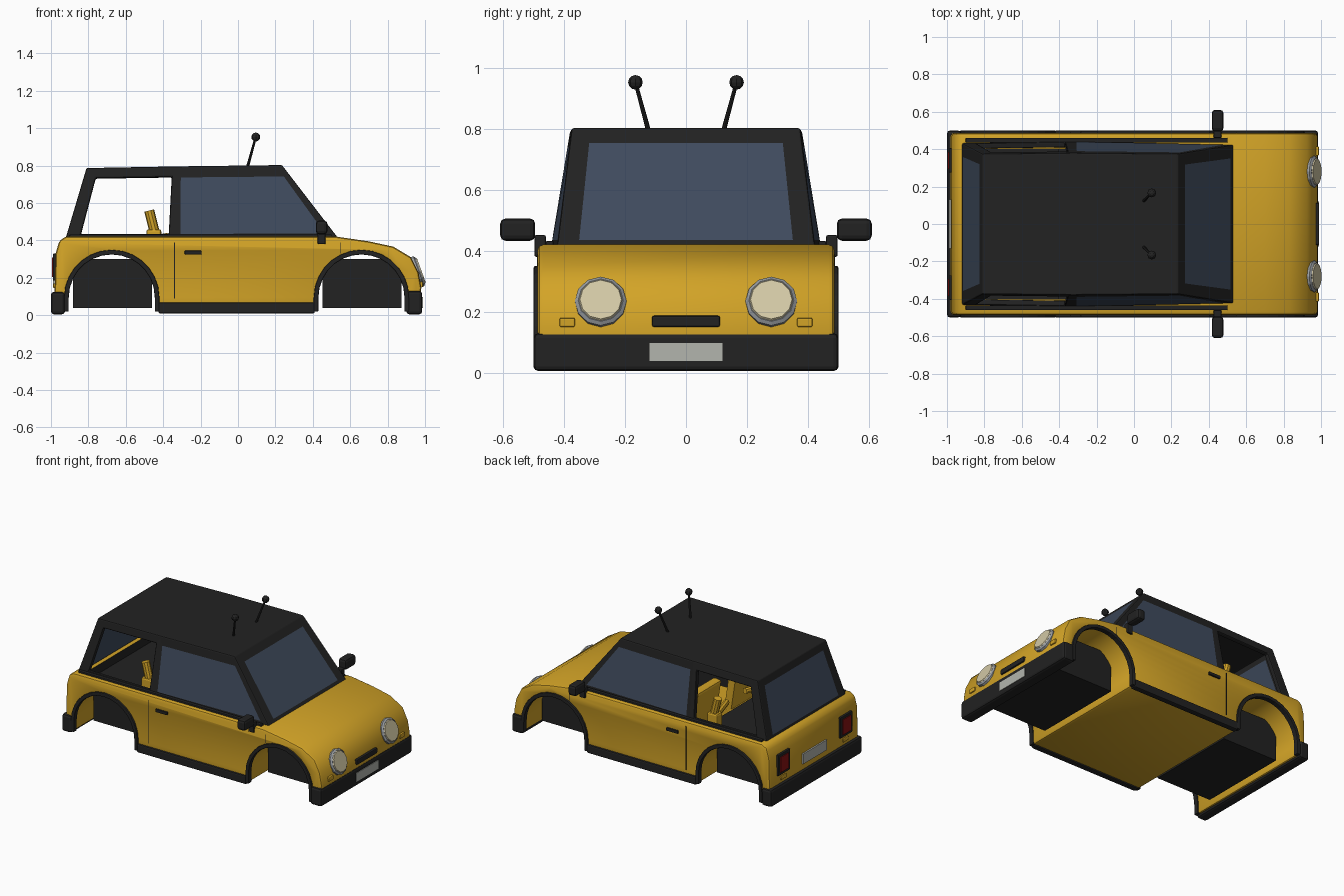
import bpy, bmesh, math
from mathutils import Vector, Matrix

cube = bpy.data.objects.get("Cube")
if cube:
    bpy.data.objects.remove(cube, do_unlink=True)


def material(name, r, g, b):
    m = bpy.data.materials.new(name)
    m.use_nodes = True
    m.diffuse_color = (r, g, b, 1)
    bsdf = next(n for n in m.node_tree.nodes if n.type == 'BSDF_PRINCIPLED')
    bsdf.inputs["Base Color"].default_value = (r, g, b, 1)
    bsdf.inputs["Roughness"].default_value = 0.7
    return m


YELLOW = material("yellow paint", .65, .37, .02)
BLACK = material("black trim", .016, .016, .016)
GLASS = material("blue glass", .05, .07, .11)
CREAM = material("cream lens", .65, .58, .38)
GREY = material("grey metal", .32, .34, .36)
PLATE = material("pale plate", .45, .46, .42)
RED = material("red lens", .25, .006, .006)


def finish(name, bm, mats, bevel=0):
    bmesh.ops.recalc_face_normals(bm, faces=bm.faces)
    if bevel:
        edges = [e for e in bm.edges if e.is_manifold and e.calc_face_angle() > 0.7]
        bmesh.ops.bevel(bm, geom=edges, offset=bevel, segments=2, profile=0.5,
                        affect='EDGES', clamp_overlap=True)
    mesh = bpy.data.meshes.new(name)
    bm.to_mesh(mesh)
    bm.free()
    ob = bpy.data.objects.new(name, mesh)
    bpy.context.scene.collection.objects.link(ob)
    for m in mats:
        mesh.materials.append(m)
    return ob


def activate(ob):
    bpy.ops.object.select_all(action='DESELECT')
    ob.select_set(True)
    bpy.context.view_layer.objects.active = ob


def box(name, lo, hi, mat, bevel=0, tilt=0):
    """Box from corner to corner, optionally tilted about the y axis."""
    lo, hi = Vector(lo), Vector(hi)
    bm = bmesh.new()
    bmesh.ops.create_cube(bm, size=1, matrix=Matrix.Translation((lo + hi) / 2)
                          @ Matrix.Rotation(tilt, 4, 'Y') @ Matrix.Diagonal(hi - lo).to_4x4())
    return finish(name, bm, [mat], bevel)


def side_box(name, s, lo, hi, mat, bevel=0, tilt=0):
    """Box given for the +y side, placed on side s."""
    ys = sorted((s * lo[1], s * hi[1]))
    return box(name, (lo[0], ys[0], lo[2]), (hi[0], ys[1], hi[2]), mat, bevel, tilt)


def prism(name, pts, y0, y1, mat, bevel=0):
    """Side profile in x and z, extruded along y."""
    bm = bmesh.new()
    face = bm.faces.new([bm.verts.new((x, y0, z)) for x, z in pts])
    new = bmesh.ops.extrude_face_region(bm, geom=[face], use_keep_orig=True)["geom"]
    bmesh.ops.translate(bm, vec=(0, y1 - y0, 0),
                        verts=[v for v in new if isinstance(v, bmesh.types.BMVert)])
    return finish(name, bm, [mat], bevel)


def rod(name, a, b, r1, r2, mat, sides=12):
    a, b = Vector(a), Vector(b)
    bm = bmesh.new()
    turn = (b - a).to_track_quat('Z', 'Y').to_matrix().to_4x4()
    bmesh.ops.create_cone(bm, cap_ends=True, segments=sides, radius1=r1, radius2=r2,
                          depth=(b - a).length, matrix=Matrix.Translation((a + b) / 2) @ turn)
    return finish(name, bm, [mat])


# Painted body with wheel arches cut through its profile
REAR, FRONT, AXLE_Z, FLOOR = -.675, .66, .095, .02


def arch(cx, r, steps=14):
    """Arch outline running from rear foot to front foot."""
    arc = [(cx - r * math.cos(math.pi * i / steps), AXLE_Z + r * math.sin(math.pi * i / steps))
           for i in range(steps + 1)]
    return [(cx - r, FLOOR)] + arc + [(cx + r, FLOOR)]


top_line = [(.975, FLOOR), (.98, .15), (.965, .23), (.925, .31), (.83, .367), (.7, .395), (.53, .42),
            (-.92, .42), (-.955, .4), (-.975, .33), (-.98, .15), (-.98, FLOOR)]
body = prism("body", top_line + arch(REAR, .237) + arch(FRONT, .237), -.487, .487, YELLOW, .018)

# Hollow cabin with a dark lining
for lo, hi in (((-.86, -.4, .36), (.4, .4, .6)), ((-.4, -.4, .1), (.36, .4, .6))):
    cutter = box("cabin_cutter", lo, hi, BLACK)
    cutter.hide_render = True
    mod = body.modifiers.new("cabin", 'BOOLEAN')
    mod.operation, mod.solver, mod.object = 'DIFFERENCE', 'EXACT', cutter
    mod.material_mode = 'TRANSFER'
    activate(body)
    bpy.ops.object.modifier_apply(modifier=mod.name)
    bpy.data.objects.remove(cutter, do_unlink=True)
activate(body)
bpy.ops.object.shade_smooth_by_angle(angle=math.radians(30))

# Wheel wells and bumpers
for word, cx in (("rear", REAR), ("front", FRONT)):
    box(word + "_wheel_well", (cx - .207, -.32, .04), (cx + .215, .32, .3), BLACK)
box("front_bumper", (.9, -.5, .005), (.985, .5, .13), BLACK, .016)
box("rear_bumper", (-1, -.5, .005), (-.925, .5, .125), BLACK, .016)

# Cabin frame: panels with window openings, open at the rear sides
bm = bmesh.new()
GLAZED, OPEN = 1, None


def panel(corners, left, right, low, high, fill):
    """Quad bordered by a frame; corners run low left, low right, high right, high left."""
    a, b, c, d = map(Vector, corners)
    inner = [a.lerp(b, u).lerp(d.lerp(c, u), v) for u, v in
             ((left, low), (1 - right, low), (1 - right, 1 - high), (left, 1 - high))]
    o = [bm.verts.new(p) for p in (a, b, c, d)]
    n = [bm.verts.new(p) for p in inner]
    for i in range(4):
        j = (i + 1) % 4
        bm.faces.new((o[i], o[j], n[j], n[i]))
    if fill is not OPEN:
        bm.faces.new(n).material_index = fill


def frame_points(s):
    return [(-.925, s * .435, .4), (-.34, s * .445, .4), (.545, s * .425, .4),
            (-.81, s * .375, .787), (-.325, s * .38, .796), (.235, s * .375, .803)]


L, R = frame_points(1), frame_points(-1)
for p in (L, R):
    panel((p[0], p[1], p[4], p[3]), .13, .055, .09, .14, OPEN)
    panel((p[1], p[2], p[5], p[4]), .035, .06, .09, .15, GLAZED)
panel((R[2], L[2], L[5], R[5]), .083, .083, .09, .12, GLAZED)
panel((L[0], R[0], R[3], L[3]), .083, .083, .09, .13, GLAZED)
for i in (3, 4):
    bm.faces.new([bm.verts.new(p) for p in (R[i], R[i + 1], L[i + 1], L[i])])
bmesh.ops.remove_doubles(bm, verts=bm.verts, dist=.0005)
bmesh.ops.recalc_face_normals(bm, faces=bm.faces)
outward = max(bm.faces, key=lambda f: f.calc_center_median().z).normal.z > 0
cabin = finish("cabin_frame", bm, [BLACK, GLASS])
if not outward:
    cabin.data.flip_normals()
shell = cabin.modifiers.new("thickness", 'SOLIDIFY')
shell.thickness, shell.offset = .03, -1
soft = cabin.modifiers.new("soft_edges", 'BEVEL')
soft.width, soft.segments, soft.limit_method, soft.angle_limit = .014, 2, 'ANGLE', .7

# Parts found on both sides
for s, side in ((1, "left_"), (-1, "right_")):
    for word, cx in (("rear", REAR), ("front", FRONT)):
        prism(side + word + "_arch_trim", arch(cx, .255) + arch(cx, .23)[::-1],
              s * .465, s * .5, BLACK, .005)
    side_box(side + "sill", s, (-.425, .46, .01), (.41, .5, .068), BLACK, .008)
    side_box(side + "belt_strip", s, (-.9, .435, .41), (.5, .46, .432), BLACK, .004)
    side_box(side + "door_seam", s, (-.343, .48, .09), (-.338, .489, .39), BLACK)
    side_box(side + "fender_seam", s, (.548, .48, .33), (.552, .489, .39), BLACK)
    side_box(side + "door_handle", s, (-.285, .48, .325), (-.195, .498, .346), BLACK, .004)

    # Door mirrors
    side_box(side + "mirror_bracket", s, (.425, .46, .38), (.468, .498, .452), BLACK, .006)
    side_box(side + "mirror_head", s, (.416, .495, .433), (.478, .61, .506), BLACK, .017)

    # Roof antennas
    tip = Vector((.095, s * .166, .953))
    rod(side + "antenna", (.05, s * .122, .79), tip, .008, .006, BLACK, 8)
    bm = bmesh.new()
    bmesh.ops.create_uvsphere(bm, u_segments=8, v_segments=6, radius=.024,
                              matrix=Matrix.Translation(tip))
    finish(side + "antenna_ball", bm, [BLACK])

    # Headlights tilted up along the nose
    mid, axis = Vector((.952, s * .28, .23)), Vector((.94, 0, .34))
    rod(side + "headlight_rim", mid - axis * .04, mid + axis * .015, .085, .085, GREY)
    rod(side + "headlight_bezel", mid + axis * .015, mid + axis * .024, .085, .074, GREY)
    rod(side + "headlight_lens", mid + axis * .022, mid + axis * .03, .073, .068, CREAM)

    # Lamps at nose and tail
    side_box(side + "front_indicator", s, (.96, .365, .15), (.988, .415, .18), YELLOW, .005)
    side_box(side + "rear_indicator", s, (-.988, .31, .145), (-.96, .37, .17), YELLOW, .005)
    side_box(side + "tail_light_frame", s, (-.99, .275, .185), (-.95, .405, .33), BLACK, .005)
    side_box(side + "tail_light_lens", s, (-.995, .295, .205), (-.985, .385, .31), RED)

    # Seats and the fittings behind them
    side_box(side + "seat_base", s, (-.3, .08, .2), (.02, .34, .28), YELLOW, .015)
    side_box(side + "seat_back", s, (-.31, .08, .25), (-.25, .34, .56), YELLOW, .015, -.15)
    side_box(side + "fitting_base", s, (-.49, .3, .36), (-.41, .36, .46), YELLOW, .012)
    rod(side + "fitting_post", (-.445, s * .33, .44), (-.475, s * .33, .56), .027, .027, YELLOW, 10)
    rod(side + "fitting_bar", (-.44, s * .32, .41), (-.38, s * .1, .42), .02, .02, YELLOW, 8)

# Grille and number plates
box("grille", (.955, -.112, .15), (.99, .112, .187), BLACK, .007)
box("front_plate", (.98, -.12, .038), (.989, .12, .098), PLATE)
box("rear_plate", (-.988, -.13, .165), (-.975, .13, .235), PLATE)
